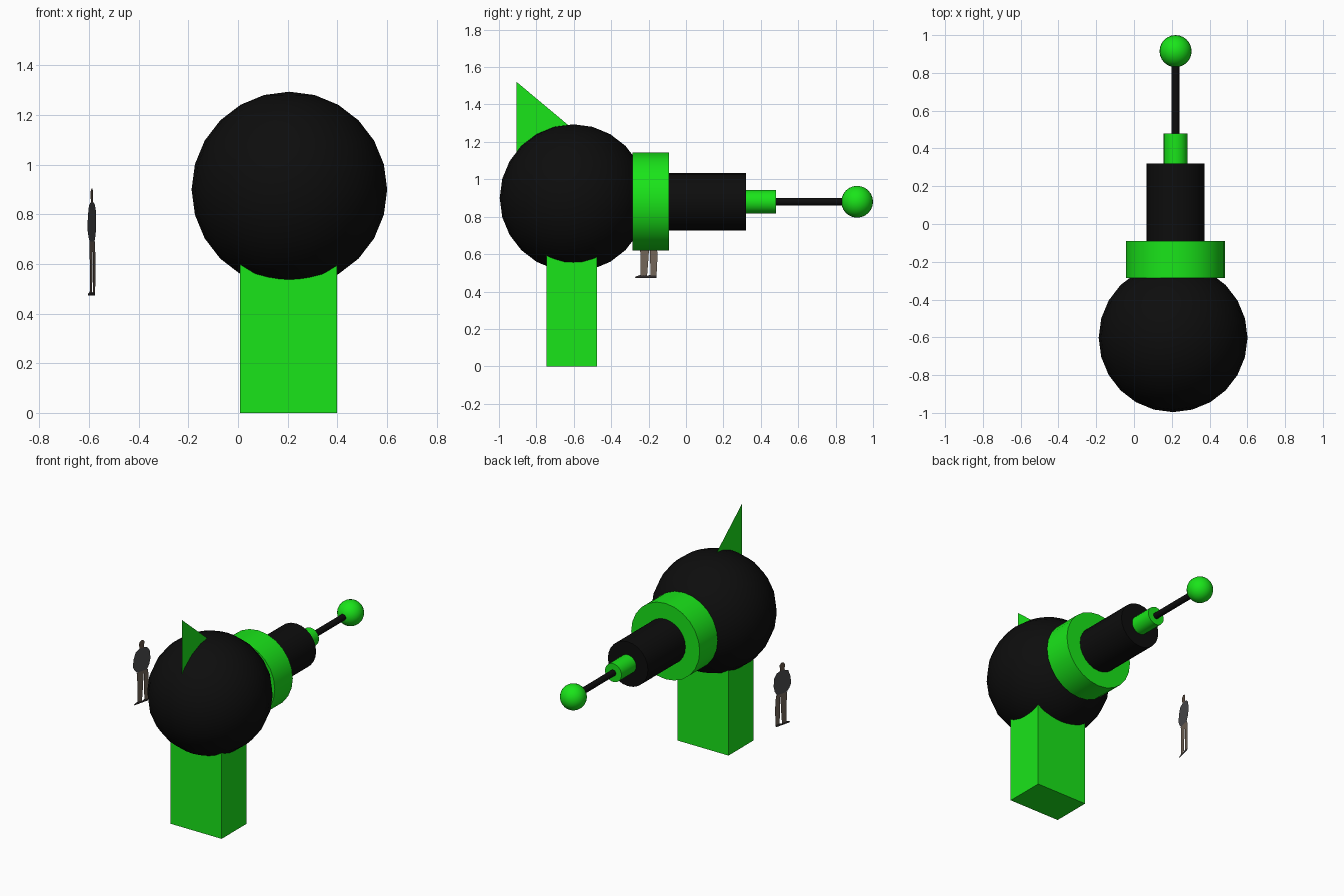
import bpy
from math import radians
from mathutils import Vector

if "Cube" in bpy.data.objects:
    bpy.data.objects.remove(bpy.data.objects["Cube"])


def material(name, r, g, b):
    m = bpy.data.materials.new(name)
    m.diffuse_color = (r, g, b, 1)
    m.use_nodes = True
    m.node_tree.nodes["Principled BSDF"].inputs["Base Color"].default_value = m.diffuse_color
    return m


GREEN = material("green", 0.01, 0.78, 0.01)
BLACK = material("black", 0.004, 0.004, 0.004)
SKIN = material("skin", 0.13, 0.09, 0.065)
JACKET = material("jacket", 0.075, 0.075, 0.08)
TROUSERS = material("trousers", 0.17, 0.13, 0.10)
SHOES = material("shoes", 0.03, 0.025, 0.025)


def finish(name, mat, smooth=False):
    ob = bpy.context.object
    ob.name = name
    ob.data.materials.append(mat)
    if smooth:
        bpy.ops.object.shade_smooth_by_angle(angle=radians(35))


def ball(name, centre, radius, mat):
    bpy.ops.mesh.primitive_uv_sphere_add(segments=24, ring_count=12, radius=radius, location=centre)
    finish(name, mat, True)


def barrel(name, y0, y1, radius, mat):
    # cylinder along y on the shared barrel axis
    bpy.ops.mesh.primitive_cylinder_add(vertices=24, radius=radius, depth=y1 - y0,
                                        location=(0.22, (y0 + y1) / 2, 0.88),
                                        rotation=(radians(90), 0, 0))
    finish(name, mat, True)


def flat(name, points, mat):
    # single flat cut-out face
    me = bpy.data.meshes.new(name)
    me.from_pydata(points, [], [range(len(points))])
    ob = bpy.data.objects.new(name, me)
    bpy.context.collection.objects.link(ob)
    me.materials.append(mat)


# pedestal, its top buried in the body
bpy.ops.mesh.primitive_cube_add(size=1, location=(0.203, -0.611, 0.325))
bpy.context.object.scale = (0.39, 0.272, 0.65)
bpy.ops.object.transform_apply(location=False, rotation=False, scale=True)
finish("pedestal", GREEN)

# round body and stepped barrel
ball("body", (0.207, -0.602, 0.90), 0.394, BLACK)
barrel("collar", -0.287, -0.09, 0.262, GREEN)
barrel("main_barrel", -0.10, 0.32, 0.153, BLACK)
barrel("barrel_tip", 0.31, 0.48, 0.063, GREEN)
barrel("rod", 0.47, 0.85, 0.021, BLACK)
ball("end_ball", (0.22, 0.915, 0.88), 0.085, GREEN)

# fin on top of the body
flat("fin", [(0.207, -0.905, 1.52), (0.207, -0.905, 1.10), (0.207, -0.57, 1.24)], GREEN)

# flat cut-out figure for scale, standing beside the body
SIDE = Vector((0.242, 0.970, 0))
FOOT = Vector((-0.589, -0.212, 0))


def cutout(name, outline, mat):
    flat(name, [FOOT + SIDE * u + Vector((0, 0, z)) for u, z in outline], mat)


cutout("figure_head", [(-.014, .848), (.020, .848), (.022, .87), (.024, .89), (.012, .903),
                       (-.004, .904), (-.018, .893), (-.021, .875)], SKIN)
cutout("figure_jacket", [(-.035, .69), (.045, .69), (.064, .72), (.074, .76), (.068, .815),
                         (.050, .84), (.020, .85), (-.014, .85), (-.048, .835),
                         (-.066, .79), (-.072, .74), (-.056, .71)], JACKET)
cutout("figure_leg_left", [(-.032, .485), (.004, .485), (.012, .58), (.018, .69), (-.040, .69), (-.032, .59)], TROUSERS)
cutout("figure_leg_right", [(.024, .485), (.056, .485), (.062, .59), (.054, .69), (.018, .69), (.020, .59)], TROUSERS)
for side, u in (("left", 0), ("right", .053)):
    cutout("figure_shoe_" + side, [(u - .062, .472), (u + .002, .472), (u + .004, .488),
                                   (u - .030, .490), (u - .060, .480)], SHOES)
